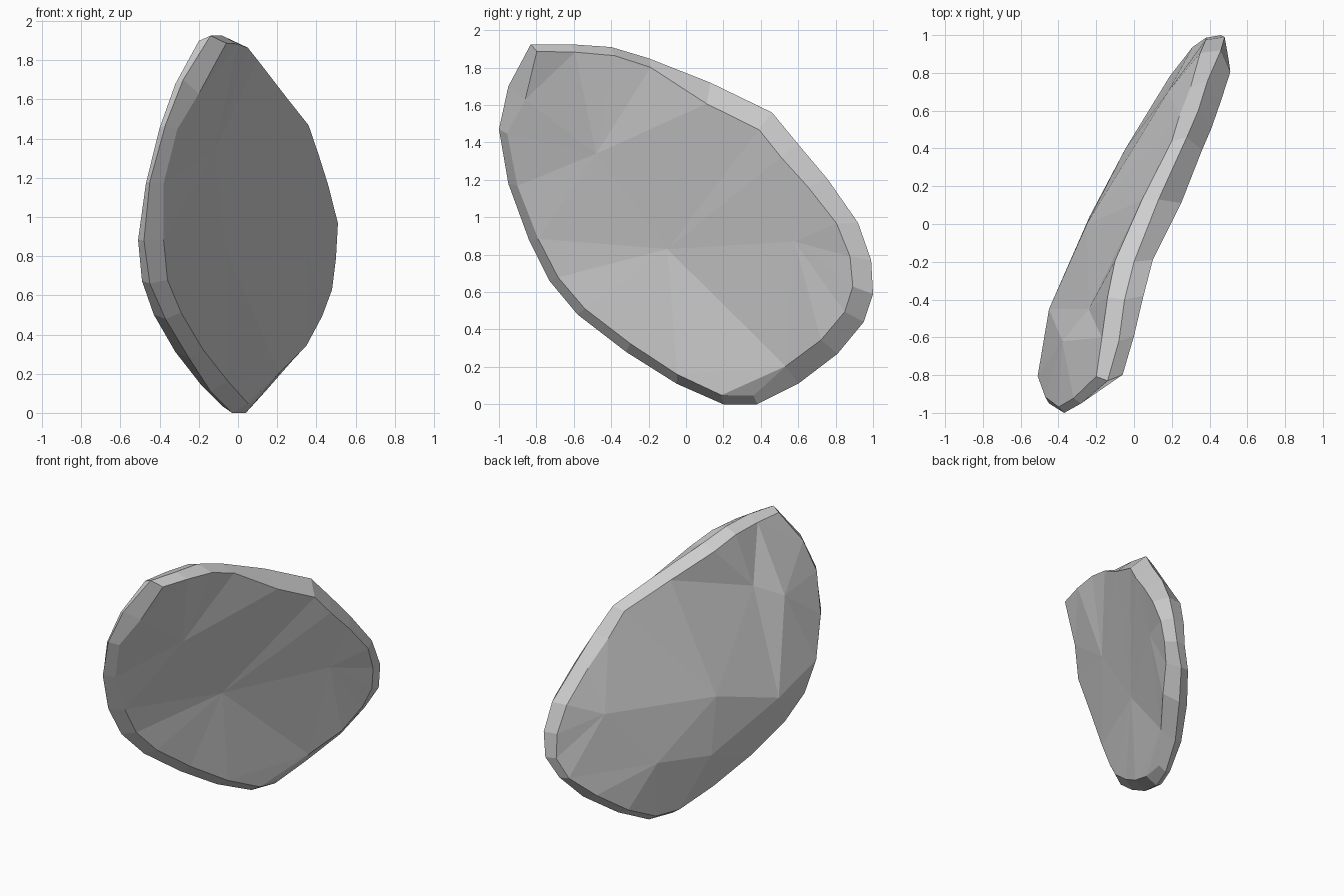
import bpy, bmesh
from mathutils import Vector
from mathutils.geometry import delaunay_2d_cdt

if "Cube" in bpy.data.objects:
    bpy.data.objects.remove(bpy.data.objects["Cube"])

# Rim stations around the slab: y, z, then x of left edge, ridge and right edge
RIM = [
    (-.83, 1.925, -.20, -.14, -.06), (-.62, 1.925, -.17, -.08, .00),
    (-.40, 1.91, -.14, -.05, .05), (-.20, 1.85, -.10, .00, .10),
    (.13, 1.72, .04, .13, .25), (.46, 1.56, .20, .28, .36),
    (.60, 1.39, .24, .34, .41), (.76, 1.20, .30, .39, .46),
    (.92, .97, .35, .46, .51), (.99, .77, .38, .48, .50),
    (1.0, .59, .38, .46, .48), (.95, .44, .31, .38, .43),
    (.81, .27, .19, .28, .35), (.60, .11, .07, .14, .21),
    (.38, .00, -.01, .04, .08), (.20, .00, -.08, -.03, .05),
    (-.05, .11, -.19, -.14, -.05), (-.32, .28, -.32, -.25, -.18),
    (-.58, .48, -.43, -.37, -.29), (-.73, .66, -.49, -.45, -.36),
    (-.84, .88, -.51, -.48, -.38), (-.95, 1.18, -.47, -.45, -.38),
    (-1.0, 1.47, -.40, -.37, -.31), (-.95, 1.70, -.32, -.28, -.20),
]
# Inner points of the two broad faces: x, y, z
LEFT_HUBS = [(-.25, .00, .85), (.18, .70, .87), (-.38, -.62, 1.40), (-.24, -.45, 1.50),
             (-.235, .04, .42), (-.045, .40, .45), (-.45, -.45, .72)]
RIGHT_HUBS = [(-.06, -.10, .83), (.35, .58, .87), (-.12, -.48, 1.34)]
N = len(RIM)
MIDDLE = Vector((0, .95))


def inset(y, z, amount):
    """Move a rim point towards the middle of the slab."""
    p = Vector((y, z))
    return p + (MIDDLE - p).normalized() * amount


bm = bmesh.new()

# Three loops make the bevelled rim, with a wider right bevel at the back
left, ridge, right = [], [], []
for i, (y, z, xl, xm, xr) in enumerate(RIM):
    in_left = .015 if y > .9 else .035
    in_right = .115 if y > .4 or i in (4, N - 1) else .05
    for loop, x, amount in ((left, xl, in_left), (ridge, xm, 0), (right, xr, in_right)):
        q = inset(y, z, amount)
        loop.append(bm.verts.new((x, q.x, q.y)))
for a, b in ((left, ridge), (ridge, right)):
    for i in range(N):
        j = (i + 1) % N
        bm.faces.new((a[i], a[j], b[j], b[i]))

# Broad faces, faceted around the inner points
for loop, hubs in ((left, LEFT_HUBS), (right, RIGHT_HUBS)):
    verts = loop + [bm.verts.new(h) for h in hubs]
    flat = [Vector((v.co.y, v.co.z)) for v in verts]
    edges = [(i, (i + 1) % N) for i in range(N)]
    tris = delaunay_2d_cdt(flat, edges, [], 1, 1e-5)[2]
    for t in tris:
        bm.faces.new([verts[i] for i in t])

bmesh.ops.recalc_face_normals(bm, faces=bm.faces[:])
mesh = bpy.data.meshes.new("stone_slab")
bm.to_mesh(mesh)
bm.free()

# Single stone colour
stone = bpy.data.materials.new("stone_grey")
stone.diffuse_color = (.62, .62, .62, 1)
stone.use_nodes = True
stone.node_tree.nodes["Principled BSDF"].inputs["Base Color"].default_value = stone.diffuse_color
mesh.materials.append(stone)
slab = bpy.data.objects.new("stone_slab", mesh)
bpy.context.collection.objects.link(slab)
